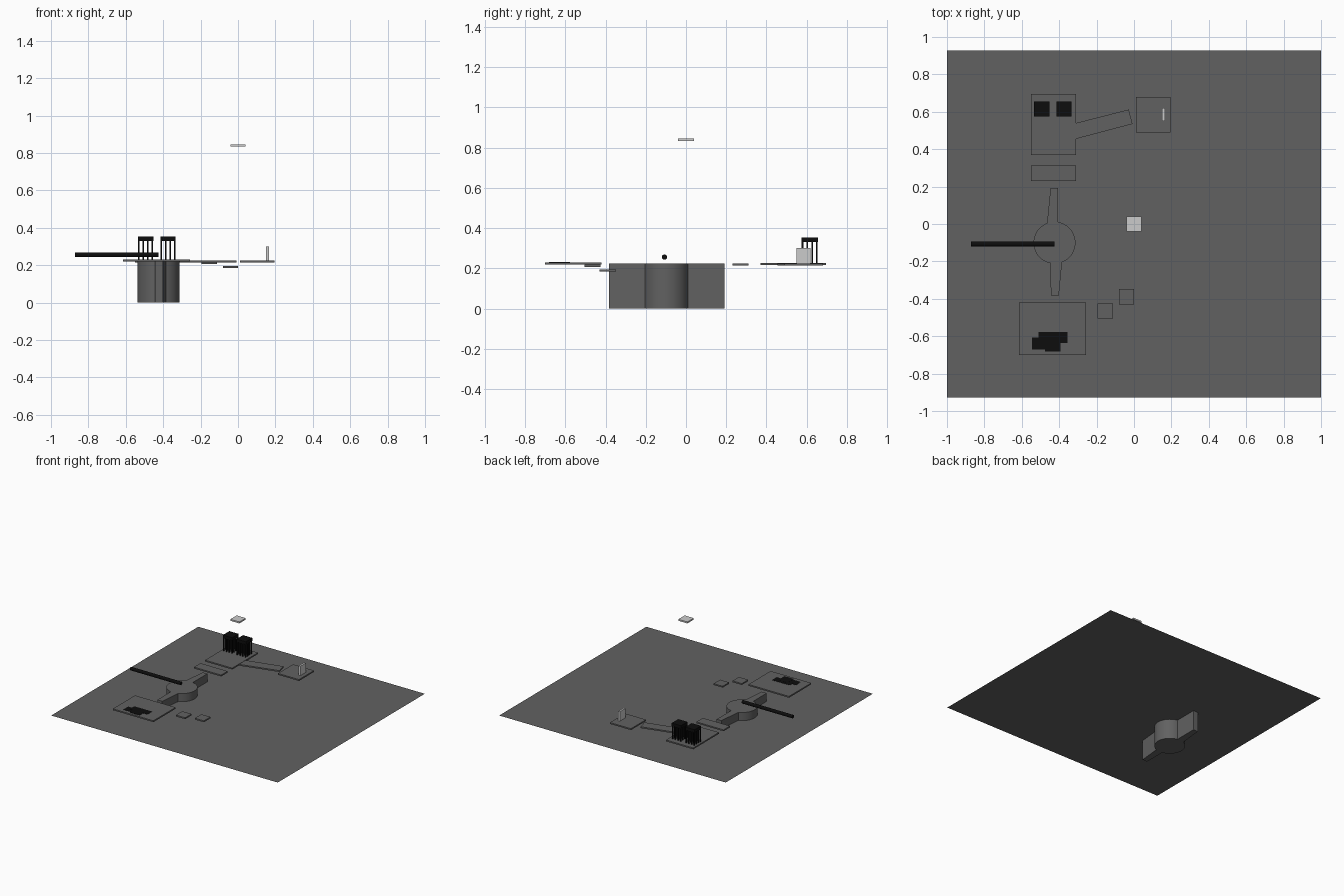
import bpy, bmesh, math

if "Cube" in bpy.data.objects:
    bpy.data.objects.remove(bpy.data.objects["Cube"])


def material(name, v):
    m = bpy.data.materials.new(name)
    m.diffuse_color = (v, v, v, 1)
    m.use_nodes = True
    m.node_tree.nodes["Principled BSDF"].inputs["Base Color"].default_value = m.diffuse_color
    return m


DARK = material("dark_grey", 0.12)
BLACK = material("black", 0.004)


def finish(name, bm, mat):
    bmesh.ops.recalc_face_normals(bm, faces=bm.faces)
    me = bpy.data.meshes.new(name)
    bm.to_mesh(me)
    bm.free()
    ob = bpy.data.objects.new(name, me)
    bpy.context.collection.objects.link(ob)
    if mat:
        me.materials.append(mat)
    return ob


def prism(name, pts, z0, z1, mat=DARK):
    bm = bmesh.new()
    f = bm.faces.new([bm.verts.new((x, y, z0)) for x, y in pts])
    if z1 > z0:
        r = bmesh.ops.extrude_face_region(bm, geom=[f], use_keep_orig=True)
        for v in r["geom"]:
            if isinstance(v, bmesh.types.BMVert):
                v.co.z = z1
    return finish(name, bm, mat)


def box(name, x0, x1, y0, y1, z0, z1, mat=DARK):
    return prism(name, [(x0, y0), (x1, y0), (x1, y1), (x0, y1)], z0, z1, mat)


# Flat base sheet
box("ground_sheet", -1, 1, -0.927, 0.927, 0.16, 0.16)

# Round central body with two tapering arms, one extruded outline
CX, CY, R = -0.425, -0.10, 0.112


def arc(a0, a1, n=24):
    angles = [math.radians(a0 + (a1 - a0) * i / n) for i in range(n + 1)]
    return [(CX + R * math.cos(a), CY + R * math.sin(a)) for a in angles]


outline = (arc(-69, 80) + [(-0.405, 0.192), (-0.446, 0.192)]
           + arc(111, 259.5) + [(-0.445, -0.382), (-0.402, -0.382)])
body = prism("central_body", outline, 0, 0.225)
bpy.context.view_layer.objects.active = body
body.select_set(True)
bpy.ops.object.shade_smooth_by_angle(angle=math.radians(20))
body.select_set(False)

# Long horizontal bar
bpy.ops.mesh.primitive_cylinder_add(vertices=24, radius=0.013, depth=0.445,
                                    location=(-0.648, -0.107, 0.256),
                                    rotation=(0, math.pi / 2, 0))
bar = bpy.context.object
bar.name = "long_bar"
bar.data.materials.append(BLACK)
bpy.ops.object.shade_smooth_by_angle()
bar.select_set(False)

# Platforms
box("back_platform", -0.55, -0.31, 0.37, 0.695, 0.216, 0.227)
box("middle_platform", -0.55, -0.31, 0.23, 0.312, 0.214, 0.225)
box("right_platform", 0.01, 0.195, 0.49, 0.68, 0.214, 0.225)
box("front_platform", -0.615, -0.257, -0.70, -0.42, 0.219, 0.23)
box("step_upper", -0.195, -0.113, -0.505, -0.425, 0.207, 0.218)
box("step_lower", -0.08, 0.0, -0.43, -0.348, 0.184, 0.195)
prism("walkway", [(-0.31, 0.455), (-0.008, 0.535), (-0.028, 0.612), (-0.31, 0.54)],
      0.214, 0.225)

# Upright panel and floating tile
box("upright_panel", 0.15, 0.165, 0.55, 0.62, 0.225, 0.30, None)
box("floating_tile", -0.04, 0.04, -0.04, 0.04, 0.834, 0.846, None)

# Two black blocks standing on thin posts
for n, x in enumerate((-0.494, -0.374)):
    y = 0.615
    box(f"post_block_top_{n}", x - 0.041, x + 0.041, y - 0.041, y + 0.041,
        0.33, 0.353, BLACK)
    for i in range(4):
        for j in range(4):
            px, py = x - 0.036 + 0.024 * i, y - 0.036 + 0.024 * j
            box(f"post_{n}_{i}{j}", px - 0.004, px + 0.004, py - 0.004, py + 0.004,
                0.227, 0.33, BLACK)

# Overlapping flat black plates on the front platform
plates = [(-0.545, -0.425, -0.67, -0.607), (-0.51, -0.355, -0.637, -0.578),
          (-0.475, -0.392, -0.682, -0.60)]
for i, p in enumerate(plates):
    box(f"flat_plate_{i}", *p, 0.229, 0.231 + 0.0005 * i, BLACK)
